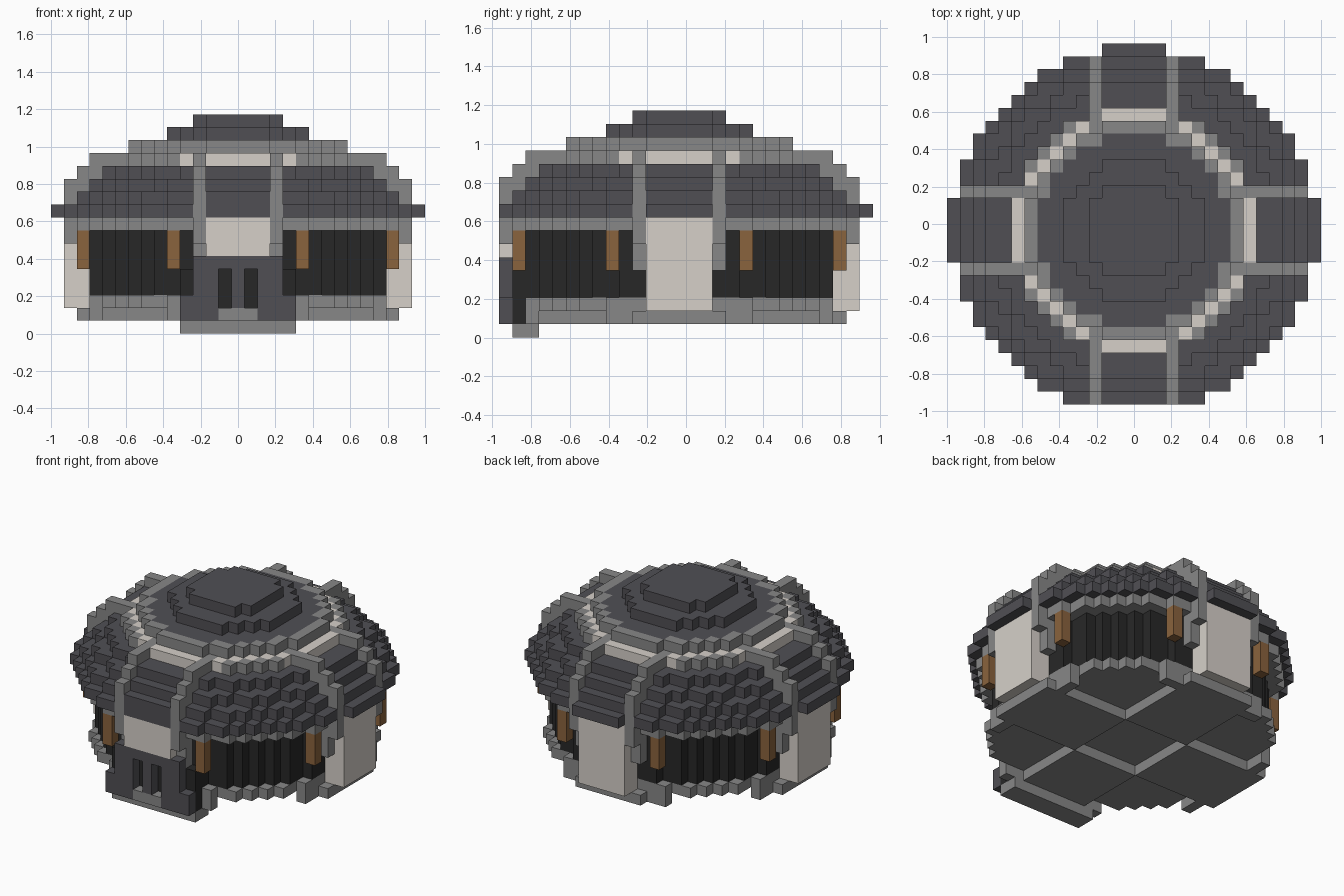
import bpy
import bmesh
from math import hypot
from mathutils import Vector

if "Cube" in bpy.data.objects:
    bpy.data.objects.remove(bpy.data.objects["Cube"], do_unlink=True)

U = 2 / 29          # block size
Y_OFFSET = -U / 2   # the dome centre sits half a block forward


def material(name, rgb):
    linear = [((c / 255 + 0.055) / 1.055) ** 2.4 for c in rgb] + [1]
    m = bpy.data.materials.new(name)
    m.use_nodes = True
    m.diffuse_color = linear
    m.node_tree.nodes["Principled BSDF"].inputs["Base Color"].default_value = linear
    return m


SLATE = material("slate_roof", (80, 79, 84))
STONE = material("grey_stone", (135, 135, 135))
PALE = material("pale_plaster", (214, 208, 201))
BLACK = material("dark_wall", (39, 39, 39))
BROWN = material("lamp_brown", (138, 99, 61))

cells = {}          # block position -> (part, material)
SPAN = range(-14, 15)


def fill(part, mat, layers, rule):
    """Fill every block of the layers whose (x, y) position obeys the rule."""
    for k in layers:
        for i in SPAN:
            for j in SPAN:
                if j >= -13 and rule(i, j):
                    cells[i, j, k] = (part, mat)


def disc(part, mat, layers, radius, limit=14):
    fill(part, mat, layers, lambda i, j: hypot(i, j) < radius
         and max(abs(i), abs(j)) <= limit)


def arms(part, mat, layers, start, reach, half=2):
    """Four arms along the axes, from start to reach."""
    fill(part, mat, layers, lambda i, j: min(abs(i), abs(j)) <= half
         and start <= max(abs(i), abs(j)) <= reach)


def ribs(layers, start, reach):
    """Pairs of ribs flanking the arms."""
    fill("roof_ribs", STONE, layers, lambda i, j: min(abs(i), abs(j)) == 3
         and start <= max(abs(i), abs(j)) <= reach)


def recessed(i, j):
    """Square hollows under the floor: one central, four diagonal."""
    i, j = abs(i), abs(j)
    return max(i, j) <= 3 or (min(i, j) >= 4 and max(i, j) <= 10)


# Foundation with square hollows, plinth and wall
fill("foundation", STONE, [1], lambda i, j: hypot(i, j) < 12.3
     and max(abs(i), abs(j)) <= 11 and not recessed(i, j))
arms("foundation", STONE, [1], 11, 12, 3)
disc("plinth", STONE, [2], 12.3, 11)
disc("wall", BLACK, range(3, 8), 11.9, 11)
disc("eaves", STONE, [8], 13.1)

# Stepped dome with straight panels on the four axes
for layer, radius, reach in ((9, 14, 14), (10, 13.1, 13), (11, 12.1, 12), (12, 11.1, 11)):
    disc("dome", SLATE, [layer], radius)
    arms("roof_panels", SLATE, [layer], 8, reach)
disc("upper_ring", STONE, [13], 9.5)
disc("pale_ring", PALE, [13], 8.95)
arms("pale_ring", PALE, [13], 8, 9)
disc("crown_ring", STONE, [14], 8.3)
disc("crown", SLATE, [14], 7.3)
disc("crown", SLATE, [15], 5.5)
disc("crown", SLATE, [16], 3.7)

# Pale piers under the panels and ribs beside them
arms("piers", PALE, range(2, 9), 12, 13)
ribs((5, 6), 12, 12)
ribs((7, 8), 12, 13)
for layer, reach in ((9, 13), (10, 13), (11, 13), (12, 12), (13, 11)):
    ribs([layer], 8, reach)

# Hanging lamps
fill("lamps", BROWN, range(5, 8),
     lambda i, j: sorted((abs(i), abs(j))) == [5, 12])

# Entrance porch with two door openings and a step
fill("porch_back", BLACK, range(1, 5), lambda i, j: abs(i) <= 4 and j == -12)
fill("porch", SLATE, range(1, 6), lambda i, j: abs(i) <= 3 and j == -13)
fill("porch", SLATE, [5], lambda i, j: abs(i) <= 2 and j == -12)
fill("porch", SLATE, (1, 2), lambda i, j: abs(i) <= 4 and j == -13)
fill("threshold", STONE, [1], lambda i, j: abs(i) <= 1 and j == -13)
for k in range(2, 5):
    for i in (-1, 1):
        del cells[i, -13, k]
fill("front_step", STONE, [0], lambda i, j: abs(i) <= 4 and j in (-12, -11))


def build(part):
    """Make one object from the exposed sides of a part's blocks."""
    bm = bmesh.new()
    corners = {}
    mats = []
    for pos, (owner, mat) in cells.items():
        if owner != part:
            continue
        if mat not in mats:
            mats.append(mat)
        for axis in range(3):
            for sign in (-1, 1):
                step = [0, 0, 0]
                step[axis] = sign
                if tuple(p + s for p, s in zip(pos, step)) in cells:
                    continue
                a, b = (axis + 1) % 3, (axis + 2) % 3
                loop = []
                for da, db in ((-1, -1), (1, -1), (1, 1), (-1, 1))[::sign]:
                    c = [2 * p for p in pos]
                    c[axis] += sign
                    c[a] += da
                    c[b] += db
                    key = tuple(c)
                    if key not in corners:
                        corners[key] = bm.verts.new(
                            Vector(key) * U / 2 + Vector((0, Y_OFFSET, U / 2)))
                    loop.append(corners[key])
                bm.faces.new(loop).material_index = mats.index(mat)
    mesh = bpy.data.meshes.new(part)
    bm.to_mesh(mesh)
    bm.free()
    for m in mats:
        mesh.materials.append(m)
    bpy.context.collection.objects.link(bpy.data.objects.new(part, mesh))


for part_name in sorted({owner for owner, _ in cells.values()}):
    build(part_name)
